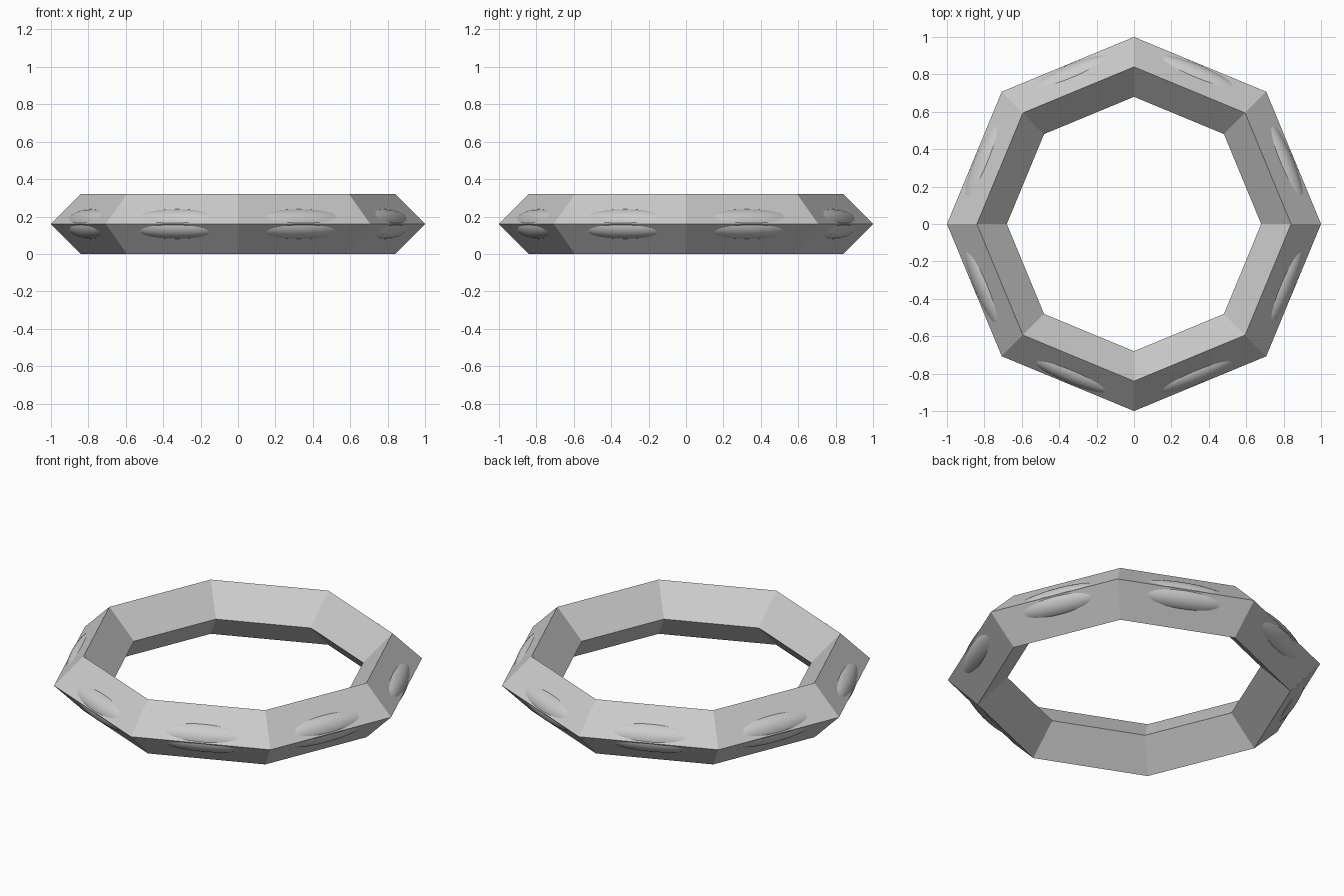
import bpy
from math import pi, cos, sin

if "Cube" in bpy.data.objects:
    bpy.data.objects.remove(bpy.data.objects["Cube"])

RING, TUBE, SIDES = 0.84, 0.16, 8

# Eight-sided ring with a diamond cross-section
bpy.ops.mesh.primitive_torus_add(major_segments=SIDES, minor_segments=4,
                                 major_radius=RING, minor_radius=TUBE,
                                 location=(0, 0, TUBE))
ring = bpy.context.object
ring.name = "faceted_ring"
ring.data.shade_flat()


# Long smooth bead buried in a segment, bulging through both outer faces
def bead(i):
    a = (i + 0.5) * 2 * pi / SIDES
    bpy.ops.mesh.primitive_uv_sphere_add(segments=32, ring_count=16, radius=1,
                                         location=(RING * cos(a), RING * sin(a), TUBE),
                                         rotation=(0, 0, a))
    b = bpy.context.object
    b.name = f"inset_bead_{i + 1}"
    b.scale = (0.08, 0.32, 0.08)
    bpy.ops.object.transform_apply(location=False, rotation=False, scale=True)
    bpy.ops.object.shade_smooth()


for i in range(SIDES):
    bead(i)
